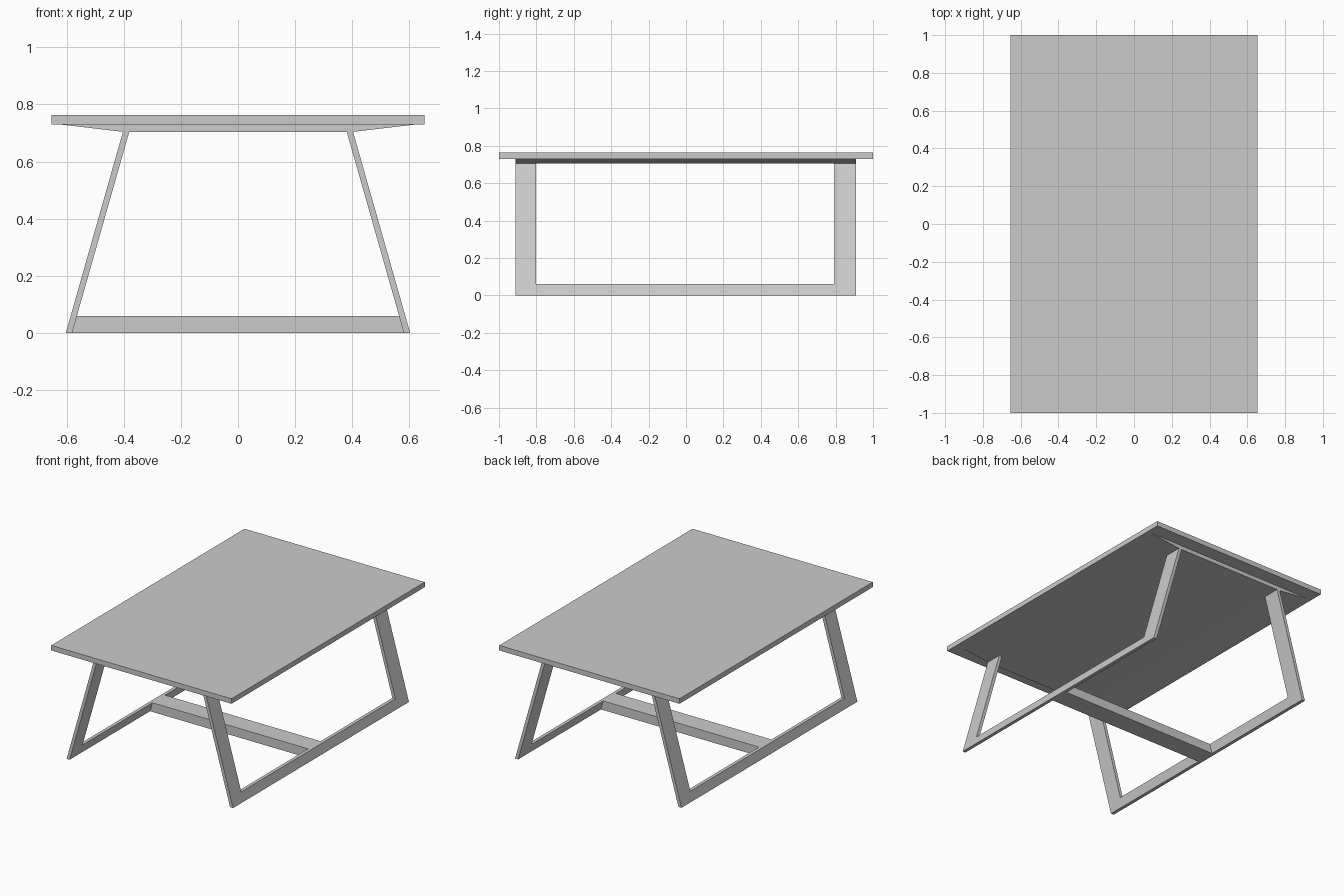
import bpy, bmesh
from mathutils import Vector

if "Cube" in bpy.data.objects:
    bpy.data.objects.remove(bpy.data.objects["Cube"])


def prism(name, profile, offset):
    """Extrude a closed 3D outline along an offset vector."""
    bm = bmesh.new()
    face = bm.faces.new([bm.verts.new(p) for p in profile])
    ext = bmesh.ops.extrude_face_region(bm, geom=[face])
    verts = [g for g in ext["geom"] if isinstance(g, bmesh.types.BMVert)]
    bmesh.ops.translate(bm, verts=verts, vec=Vector(offset))
    bmesh.ops.recalc_face_normals(bm, faces=bm.faces)
    mesh = bpy.data.meshes.new(name)
    bm.to_mesh(mesh)
    bm.free()
    obj = bpy.data.objects.new(name, mesh)
    bpy.context.collection.objects.link(obj)
    return obj


def across(name, xz, y0, y1):
    """Prism with an x-z profile running from y0 to y1."""
    return prism(name, [(x, y0, z) for x, z in xz], (0, y1 - y0, 0))


LEG_TOP, TOP_UNDER, TOP = 0.704, 0.73, 0.763
FOOT_X, LEG_T, RAIL = 0.603, 0.022, 0.06
SLOPE = 0.2 / LEG_TOP                       # inward lean of the legs

# Tabletop slab
across("tabletop", [(-0.653, TOP_UNDER), (0.653, TOP_UNDER),
                    (0.653, TOP), (-0.653, TOP)], -1, 1)

# Shallow tapered panel under the top
across("under_panel", [(-0.40, LEG_TOP), (0.40, LEG_TOP),
                       (0.622, TOP_UNDER), (-0.622, TOP_UNDER)], -0.912, 0.908)

# Leaning U-shaped leg frames
u_shape = [(-0.912, 0), (0.908, 0), (0.908, LEG_TOP), (0.792, LEG_TOP),
           (0.792, RAIL), (-0.803, RAIL), (-0.803, LEG_TOP), (-0.912, LEG_TOP)]
for side, label in ((-1, "left"), (1, "right")):
    prism(label + "_leg_frame",
          [(side * (FOOT_X - SLOPE * z), y, z) for y, z in u_shape],
          (-side * LEG_T, 0, 0))

# Floor stretcher joining the two frames
inner = FOOT_X - LEG_T
across("stretcher", [(-inner, 0), (inner, 0), (inner - SLOPE * RAIL, RAIL),
                     (-inner + SLOPE * RAIL, RAIL)], -0.08, 0.05)
